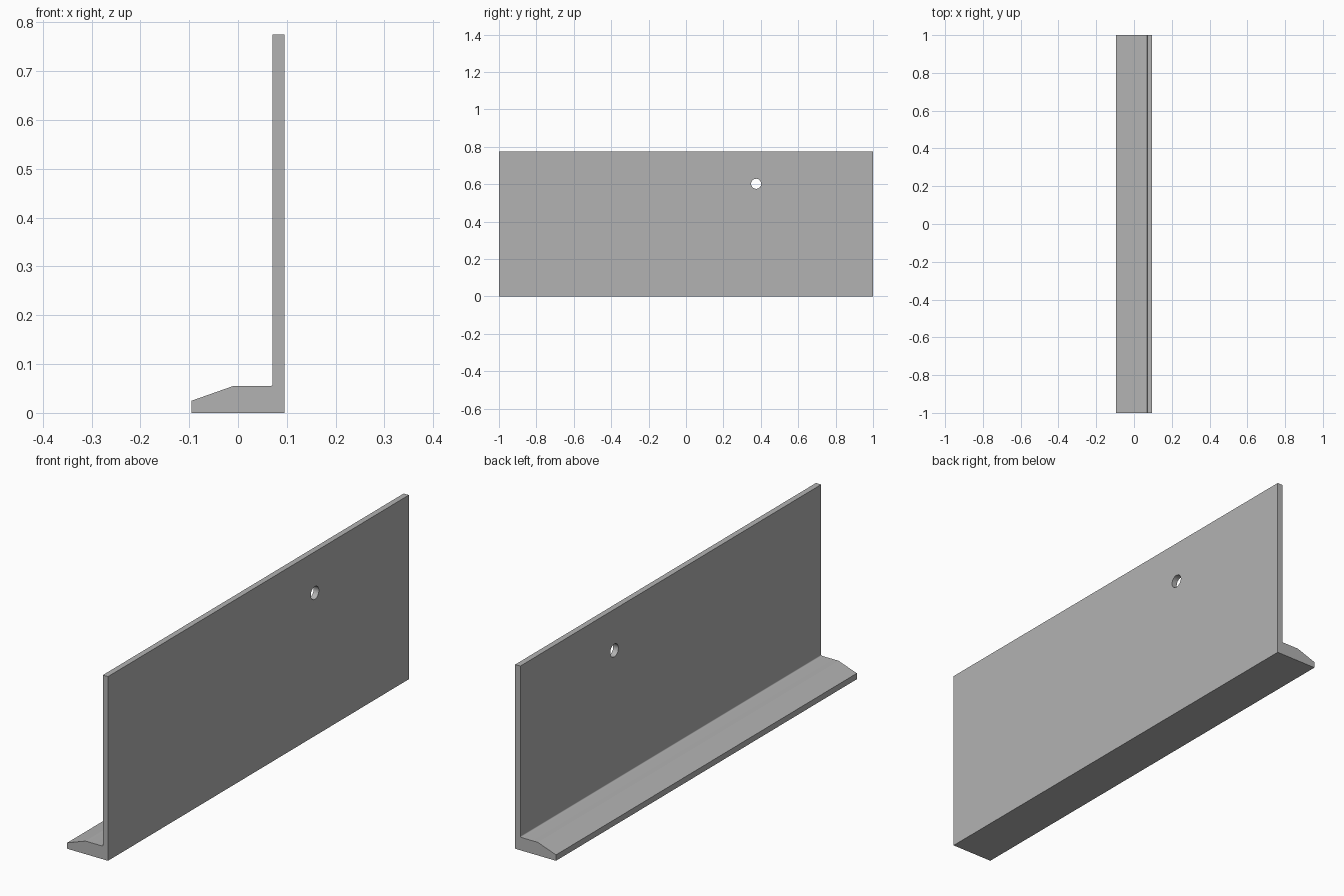
import bpy
import bmesh
import math

cube = bpy.data.objects.get("Cube")
if cube:
    bpy.data.objects.remove(cube, do_unlink=True)

HALF_LENGTH = 1.0
WALL_IN, WALL_OUT = 0.071, 0.095
FOOT_TOP = 0.055
FILLET = 0.004

grey = bpy.data.materials.new("plain grey")
grey.use_nodes = True
colour = (0.45, 0.45, 0.45, 1)
grey.diffuse_color = colour
grey.node_tree.nodes["Principled BSDF"].inputs["Base Color"].default_value = colour


def add_object(name, bm):
    bmesh.ops.recalc_face_normals(bm, faces=bm.faces)
    mesh = bpy.data.meshes.new(name)
    bm.to_mesh(mesh)
    bm.free()
    mesh.materials.append(grey)
    obj = bpy.data.objects.new(name, mesh)
    bpy.context.collection.objects.link(obj)
    return obj


# Angle section: sloped foot, small inner fillet, upright wall
profile = [(-0.095, 0), (WALL_OUT, 0), (WALL_OUT, 0.775), (WALL_IN, 0.775)]
for i in range(5):
    a = math.radians(90 * i / 4)
    profile.append((WALL_IN - FILLET * (1 - math.cos(a)),
                    FOOT_TOP + FILLET * (1 - math.sin(a))))
profile += [(-0.01, FOOT_TOP), (-0.095, 0.025)]

bm = bmesh.new()
section = bm.faces.new([bm.verts.new((x, -HALF_LENGTH, z)) for x, z in profile])
swept = bmesh.ops.extrude_face_region(bm, geom=[section])["geom"]
bmesh.ops.translate(bm, vec=(0, 2 * HALF_LENGTH, 0),
                    verts=[g for g in swept if isinstance(g, bmesh.types.BMVert)])
bracket = add_object("angle_bracket", bm)

# Two screw holes through the wall
for number, y in enumerate((-0.125, 0.375), 1):
    bm = bmesh.new()
    bmesh.ops.create_cone(bm, cap_ends=True, segments=32, radius1=0.027,
                          radius2=0.027, depth=0.1)
    for v in bm.verts:
        v.co = (v.co.z + WALL_IN, v.co.x + y, v.co.y + 0.602)
    cutter = add_object(f"hole_cutter_{number}", bm)
    cutter.hide_render = True
    cutter.hide_set(True)
    cut = bracket.modifiers.new(f"screw_hole_{number}", 'BOOLEAN')
    cut.operation = 'DIFFERENCE'
    cut.solver = 'EXACT'
    cut.object = cutter

# Apply the cuts, then remove the cutters
bpy.context.view_layer.objects.active = bracket
bracket.select_set(True)
for cut in list(bracket.modifiers):
    cutter = cut.object
    bpy.ops.object.modifier_apply(modifier=cut.name)
    bpy.data.objects.remove(cutter, do_unlink=True)

bpy.ops.object.shade_smooth_by_angle(angle=math.radians(30))
# Keep the crease where the foot begins to slope
for edge in bracket.data.edges:
    ends = [bracket.data.vertices[i].co for i in edge.vertices]
    if all(abs(p.x + 0.01) < 0.001 for p in ends):
        edge.use_edge_sharp = True
